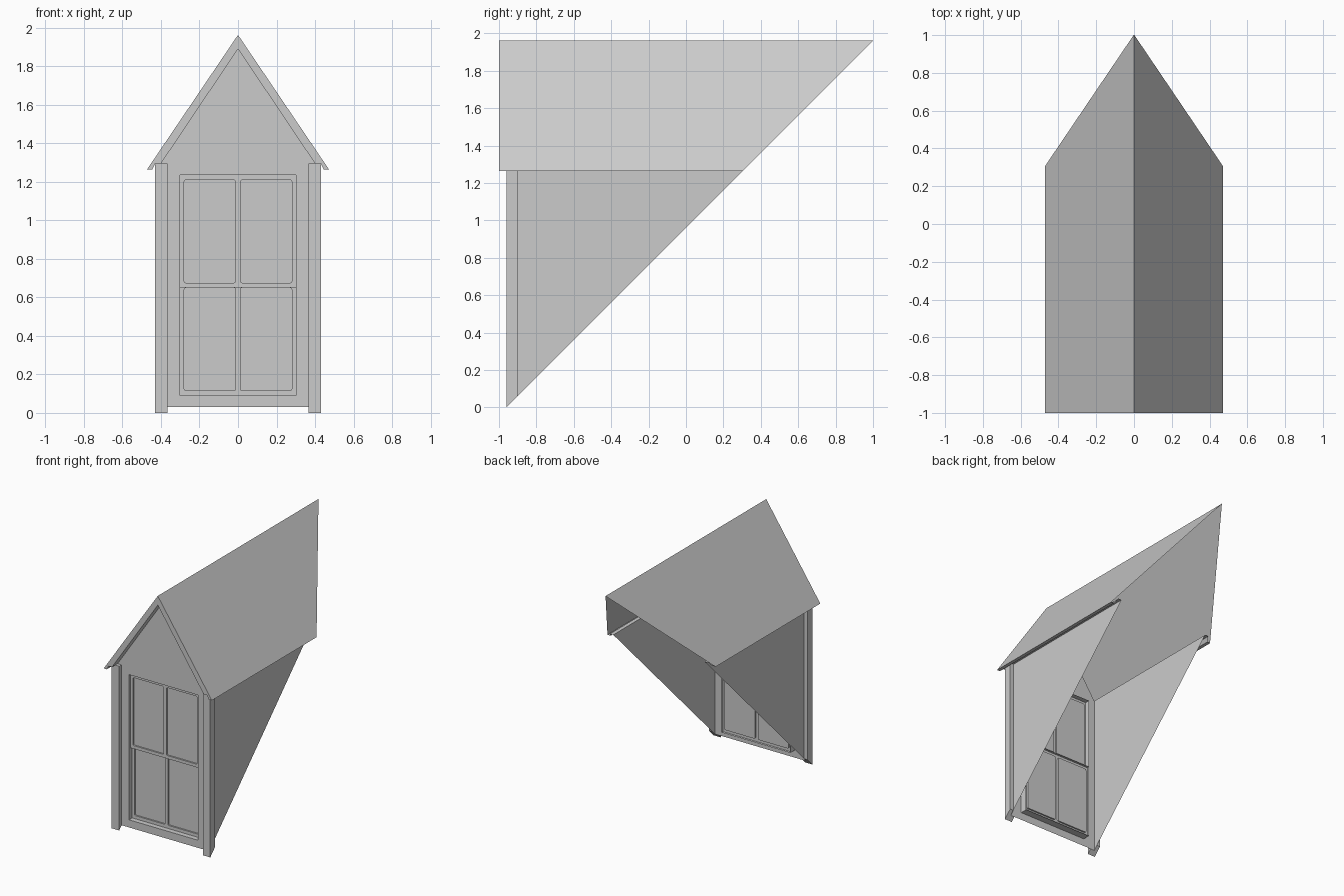
import bpy, bmesh
from mathutils import Vector

if "Cube" in bpy.data.objects:
    bpy.data.objects.remove(bpy.data.objects["Cube"])

CUT = Vector((0, -0.96, 0))       # point on the 45 degree main-roof plane
WALL_Y = -0.93


def sweep(bm, pts, y0, y1, closed=False):
    """Sweep an (x, z) path along y."""
    a = [bm.verts.new((x, y0, z)) for x, z in pts]
    b = [bm.verts.new((x, y1, z)) for x, z in pts]
    n = len(pts)
    for i in range(n if closed else n - 1):
        j = (i + 1) % n
        bm.faces.new((a[i], a[j], b[j], b[i]))


def sheet(bm, loops, y):
    """Flat (x, z) sheet; loops after the first are holes."""
    edges = []
    for pts in loops:
        vs = [bm.verts.new((x, y, z)) for x, z in pts]
        edges += [bm.edges.new((vs[i - 1], vs[i])) for i in range(len(vs))]
    bmesh.ops.triangle_fill(bm, edges=edges, use_beauty=True,
                            use_dissolve=False, normal=(0, -1, 0))


def rect(x0, x1, z0, z1, c=0.0):
    """Rectangle loop, optionally with eased corners."""
    if not c:
        return [(x0, z0), (x1, z0), (x1, z1), (x0, z1)]
    k = c * 0.3
    return [(x0 + c, z0), (x1 - c, z0), (x1 - k, z0 + k), (x1, z0 + c),
            (x1, z1 - c), (x1 - k, z1 - k), (x1 - c, z1), (x0 + c, z1),
            (x0 + k, z1 - k), (x0, z1 - c), (x0, z0 + c), (x0 + k, z0 + k)]


def finish(name, bm, cut=True, cap=False):
    bmesh.ops.remove_doubles(bm, verts=bm.verts[:], dist=0.0002)
    if cut:
        bmesh.ops.bisect_plane(bm, geom=bm.verts[:] + bm.edges[:] + bm.faces[:],
                               plane_co=CUT, plane_no=Vector((0, 1, -1)).normalized(),
                               clear_outer=True, dist=1e-5)
    if cap:
        bmesh.ops.holes_fill(bm, edges=[e for e in bm.edges if e.is_boundary])
    bmesh.ops.recalc_face_normals(bm, faces=bm.faces[:])
    me = bpy.data.meshes.new(name)
    bm.to_mesh(me)
    bm.free()
    ob = bpy.data.objects.new(name, me)
    bpy.context.collection.objects.link(ob)
    return ob


# Roof shell: slopes, boxed eaves, gable fascia and its return to the wall
half = [(-0.40, 1.295), (-0.43, 1.295), (-0.445, 1.265), (-0.472, 1.265)]
outline = half + [(0, 1.963)] + [(-x, z) for x, z in reversed(half)]
bm = bmesh.new()
sweep(bm, outline, -1, 1.1)
sheet(bm, [outline + [(0, 1.89)]], -1)
sweep(bm, [(-0.40, 1.295), (0, 1.89), (0.40, 1.295)], -1, WALL_Y)
finish("gable_roof", bm)

# Front wall with window opening and reveal
opening = rect(-0.30, 0.30, 0.09, 1.235)
bm = bmesh.new()
sheet(bm, [[(-0.40, 0.03), (0.40, 0.03), (0.40, 1.295), (0, 1.89), (-0.40, 1.295)],
           opening], WALL_Y)
sweep(bm, opening, WALL_Y, -0.872, closed=True)
finish("front_wall", bm, cut=False)

for side, s in (("left", -1), ("right", 1)):
    # Triangular cheek wall
    bm = bmesh.new()
    sweep(bm, [(s * 0.40, 0), (s * 0.40, 1.295)], WALL_Y, 1)
    finish(side + "_cheek_wall", bm)

    # L-shaped corner board
    plan = [(0.365, -0.96), (0.43, -0.96), (0.43, -0.90),
            (0.40, -0.90), (0.40, -0.93), (0.365, -0.93)]
    bm = bmesh.new()
    base = bm.faces.new([bm.verts.new((s * x, y, -0.05)) for x, y in plan])
    ext = bmesh.ops.extrude_face_region(bm, geom=[base], use_keep_orig=True)
    top = [v for v in ext["geom"] if isinstance(v, bmesh.types.BMVert)]
    bmesh.ops.translate(bm, verts=top, vec=(0, 0, 1.345))
    finish(side + "_corner_board", bm, cap=True)

# Sashes: upper one sits in front of the lower one, two panes each
for name, z0, z1, p0, p1, y in (("upper_sash", 0.65, 1.235, 0.675, 1.21, -0.91),
                                ("lower_sash", 0.09, 0.675, 0.115, 0.65, -0.89)):
    panes = [rect(-0.28, -0.012, p0, p1, 0.01), rect(0.012, 0.28, p0, p1, 0.01)]
    frame = rect(-0.30, 0.30, z0, z1)
    bm = bmesh.new()
    sheet(bm, [frame] + panes, y)
    sweep(bm, frame, y, y + 0.018, closed=True)
    for p in panes:
        sweep(bm, p, y, y + 0.012, closed=True)
        sheet(bm, [p], y + 0.012)
    finish(name, bm, cut=False)
